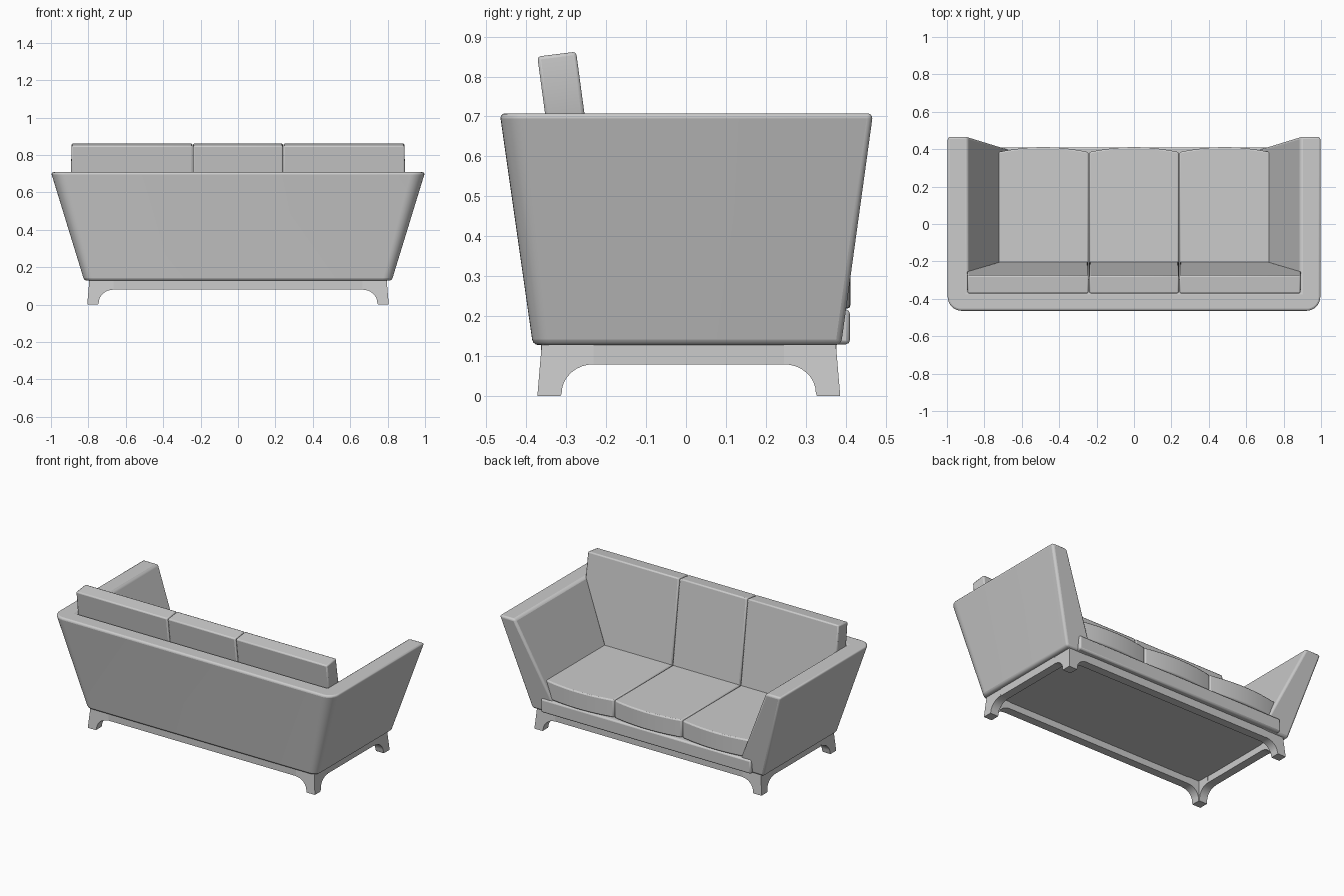
import bpy, bmesh, math

if "Cube" in bpy.data.objects:
    bpy.data.objects.remove(bpy.data.objects["Cube"])

def finish(name, bm, bevel=0.0, segs=2, angle=35):
    bmesh.ops.recalc_face_normals(bm, faces=bm.faces)
    me = bpy.data.meshes.new(name)
    bm.to_mesh(me)
    bm.free()
    ob = bpy.data.objects.new(name, me)
    bpy.context.collection.objects.link(ob)
    if bevel:
        m = ob.modifiers.new("soft_edges", 'BEVEL')
        m.width, m.segments = bevel, segs
        m.limit_method, m.angle_limit = 'ANGLE', math.radians(angle)
    bpy.ops.object.select_all(action='DESELECT')
    ob.select_set(True)
    bpy.context.view_layer.objects.active = ob
    bpy.ops.object.shade_smooth_by_angle(angle=math.radians(35))
    return ob

def prism(bm, loop_a, loop_b):
    """Solid between two matching outlines."""
    a = [bm.verts.new(p) for p in loop_a]
    b = [bm.verts.new(p) for p in loop_b]
    n = len(a)
    bm.faces.new(a)
    bm.faces.new(b[::-1])
    for i in range(n):
        j = (i + 1) % n
        bm.faces.new((a[j], a[i], b[i], b[j]))
    return a, b

# Tapered U-shaped shell: back and both arms
def u_outline(x, y_open, y_back, xi, yi, r, z):
    right = [(xi, yi), (xi, y_open), (x, y_open)]
    for k in range(9):
        t = math.radians(90 * k / 8)
        right.append((x - r + r * math.cos(t), y_back + r - r * math.sin(t)))
    return [(px, py, z) for px, py in right] + [(-px, py, z) for px, py in right[::-1]]

bm = bmesh.new()
prism(bm, u_outline(0.822, 0.388, -0.383, 0.63, -0.285, 0.05, 0.128),
      u_outline(1.0, 0.468, -0.466, 0.89, -0.362, 0.075, 0.708))
finish("shell", bm, 0.014, 3, 40)

# Seat platform with front rail
def box(bm, x0, x1, y0, y1, z0, z1):
    prism(bm, [(x0, y0, z0), (x1, y0, z0), (x1, y1, z0), (x0, y1, z0)],
          [(x0, y0, z1), (x1, y0, z1), (x1, y1, z1), (x0, y1, z1)])

bm = bmesh.new()
box(bm, -0.745, 0.745, -0.32, 0.41, 0.13, 0.217)
finish("seat_platform", bm, 0.01)

# Seat cushions with a bowed front, and leaning back cushions
LEAN = 0.135
def front_y(z):
    return -0.275 + (0.862 - z) * LEAN

def seat_cushion(name, x0, x1):
    bm = bmesh.new()
    plan = [(x0, -0.28)]
    for k in range(13):
        t = k / 12
        plan.append((x0 + (x1 - x0) * t, 0.384 + 0.027 * (1 - (2 * t - 1) ** 2)))
    plan.append((x1, -0.28))
    prism(bm, [(x, y, 0.219) for x, y in plan], [(x, y, 0.333) for x, y in plan])
    finish(name, bm, 0.008)

def back_cushion(name, outline):
    bm = bmesh.new()
    prism(bm, [(x, front_y(z), z) for x, z in outline],
          [(x, front_y(z) - 0.097, z - 0.012) for x, z in outline])
    finish(name, bm, 0.008)

seat_cushion("seat_cushion_middle", -0.24, 0.24)
back_cushion("back_cushion_middle", [(-0.24, 0.3), (0.24, 0.3), (0.24, 0.862), (-0.24, 0.862)])
for s, side in ((1, "right"), (-1, "left")):
    seat_cushion("seat_cushion_" + side, s * 0.243, s * 0.727)
    back_cushion("back_cushion_" + side,
                 [(s * x, z) for x, z in ((0.243, 0.3), (0.71, 0.3), (0.893, 0.7),
                                          (0.89, 0.862), (0.243, 0.862))])

# Base frame: corner legs made of two arched wings, joined by rails
HX, HY, CY, T = 0.795, 0.368, 0.007, 0.055
def splay(z):
    return 0.011 * (1 - z / 0.13)

def wing(bm, half, depth, place):
    """Arched leg side; place maps (along, out, z) to a point."""
    prof = [(half - 0.13, 0.13), (half, 0.13), (half + splay(0), 0), (half - 0.047, 0)]
    for k in range(9):
        t = math.radians(90 * k / 8)
        prof.append((half - 0.13 + 0.08 * math.cos(t), 0.008 + 0.072 * math.sin(t)))
    prism(bm, [place(u, depth + splay(z), z) for u, z in prof],
          [place(u, depth - T + splay(z), z) for u, z in prof])

for sx, side in ((1, "right"), (-1, "left")):
    for sy, end in ((1, "open"), (-1, "back")):
        bm = bmesh.new()
        wing(bm, HX, HY, lambda u, o, z: (sx * u, CY + sy * o, z))
        wing(bm, HY, HX, lambda u, o, z: (sx * o, CY + sy * u, z))
        finish("leg_%s_%s" % (end, side), bm)

for s, side in ((1, "right"), (-1, "left")):
    bm = bmesh.new()
    xs = sorted((s * (HX + 0.002), s * (HX - T + 0.004)))
    box(bm, xs[0], xs[1], CY - HY + 0.13, CY + HY - 0.13, 0.08, 0.131)
    finish("side_rail_" + side, bm)
for s, end in ((1, "open"), (-1, "back")):
    bm = bmesh.new()
    ys = sorted((CY + s * (HY + 0.002), CY + s * (HY - T + 0.004)))
    box(bm, -HX + 0.13, HX - 0.13, ys[0], ys[1], 0.08, 0.131)
    finish("long_rail_" + end, bm)

# Underside panel closing the bottom
bm = bmesh.new()
box(bm, -0.77, 0.77, -0.34, 0.36, 0.122, 0.135)
finish("underside_panel", bm)
